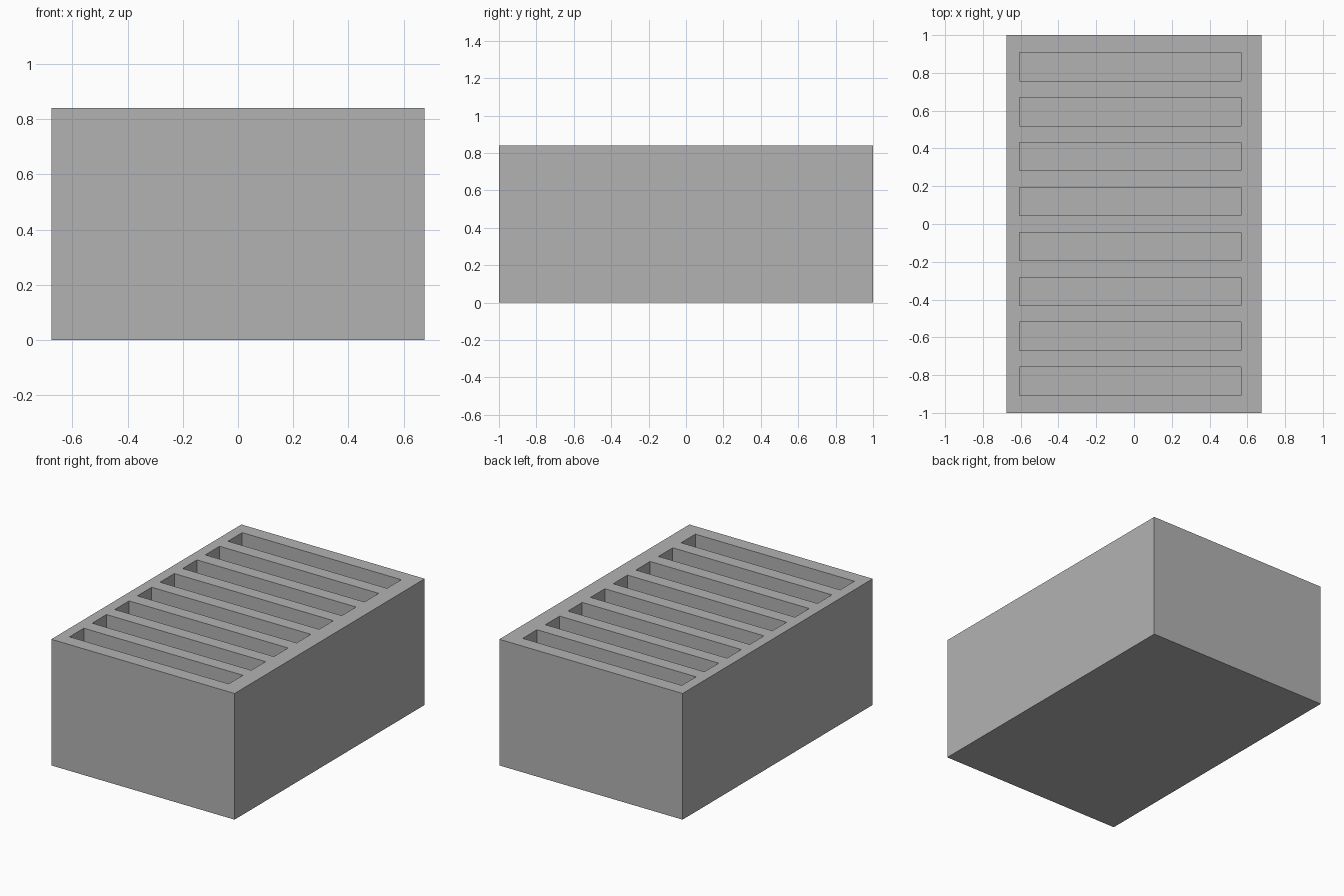
import bpy

if "Cube" in bpy.data.objects:
    bpy.data.objects.remove(bpy.data.objects["Cube"])

WIDTH, LENGTH, HEIGHT = 1.35, 2.0, 0.84
SLOT_X = (-0.605, 0.567)
SLOT_WIDTH, PITCH, SLOTS = 0.15, 0.238, 8
FLOOR = 0.09

grey = bpy.data.materials.new("grey")
grey.diffuse_color = (0.45, 0.45, 0.45, 1)
grey.use_nodes = True
grey.node_tree.nodes["Principled BSDF"].inputs["Base Color"].default_value = grey.diffuse_color


def box(name, size, centre):
    bpy.ops.mesh.primitive_cube_add(size=1, location=centre)
    ob = bpy.context.object
    ob.name = name
    ob.scale = size
    bpy.ops.object.transform_apply(location=True, rotation=False, scale=True)
    ob.data.materials.append(grey)
    return ob


# Solid block
block = box("slotted_block", (WIDTH, LENGTH, HEIGHT), (0, 0, HEIGHT / 2))

# One slot cutter repeated along the length
top = HEIGHT + 0.1
cutter = box("slot_cutter",
             (SLOT_X[1] - SLOT_X[0], SLOT_WIDTH, top - FLOOR),
             (sum(SLOT_X) / 2, -PITCH * (SLOTS - 1) / 2, (top + FLOOR) / 2))
cutter.hide_render = True
array = cutter.modifiers.new("repeat", 'ARRAY')
array.count = SLOTS
array.use_relative_offset = False
array.use_constant_offset = True
array.constant_offset_displace = (0, PITCH, 0)

# Cut the slots
cut = block.modifiers.new("slots", 'BOOLEAN')
cut.operation = 'DIFFERENCE'
cut.solver = 'EXACT'
cut.object = cutter
bpy.context.view_layer.objects.active = block
bpy.ops.object.modifier_apply(modifier=cut.name)
bpy.data.objects.remove(cutter)
